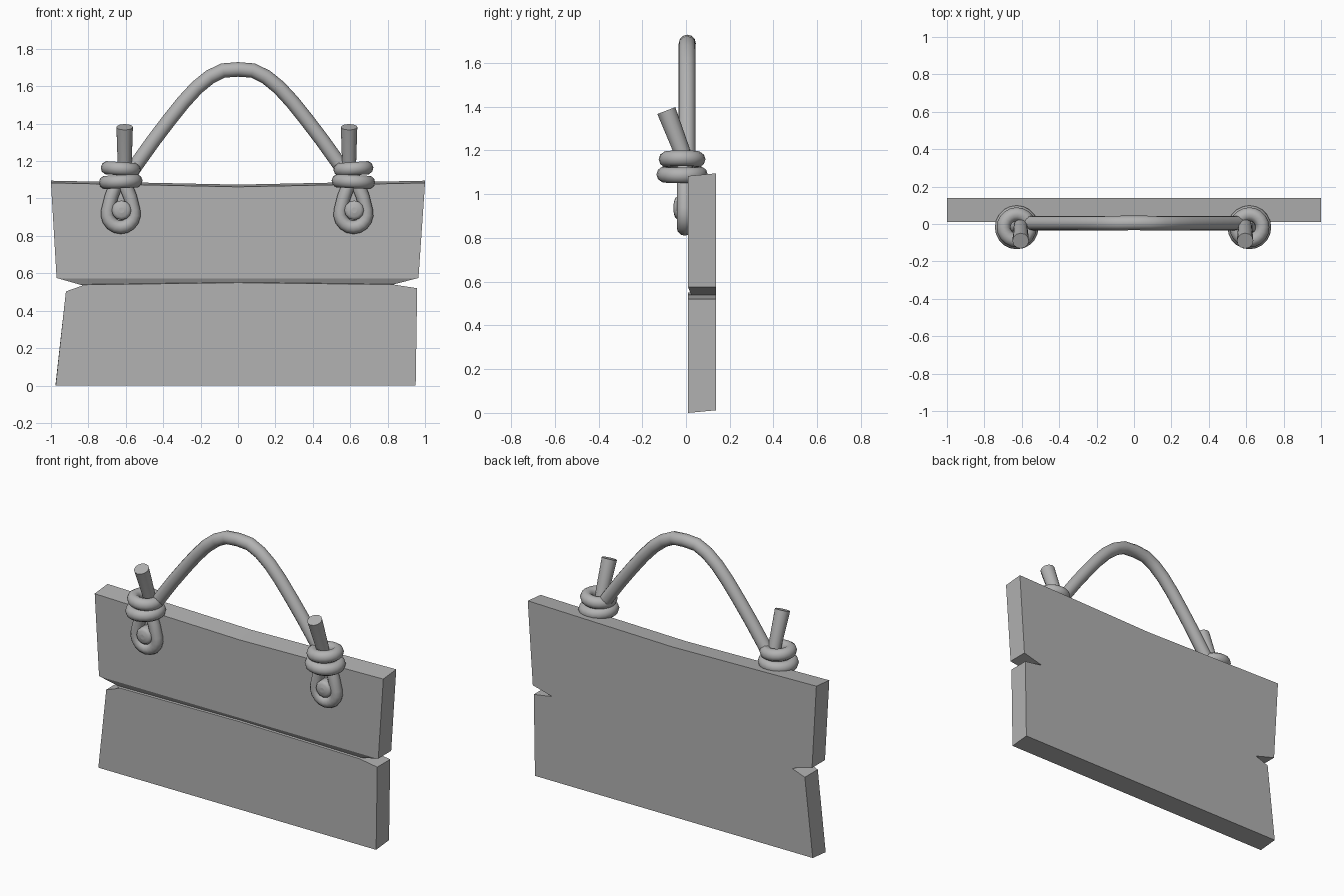
import bpy, bmesh
from math import radians, cos, sin

if "Cube" in bpy.data.objects:
    bpy.data.objects.remove(bpy.data.objects["Cube"])

# Mid grey for every part
grey = bpy.data.materials.new("grey")
grey.diffuse_color = (0.446, 0.446, 0.446, 1)
grey.use_nodes = True
grey.node_tree.nodes["Principled BSDF"].inputs["Base Color"].default_value = grey.diffuse_color


def smooth(ob, angle=40):
    bpy.ops.object.select_all(action='DESELECT')
    ob.select_set(True)
    bpy.context.view_layer.objects.active = ob
    bpy.ops.object.shade_smooth_by_angle(angle=radians(angle))


def loft(name, loops):
    """Closed solid through matching point loops, capped at both ends."""
    bm = bmesh.new()
    rows = [[bm.verts.new(p) for p in loop] for loop in loops]
    n = len(rows[0])
    for a, b in zip(rows, rows[1:]):
        for i in range(n):
            j = (i + 1) % n
            bm.faces.new((a[i], a[j], b[j], b[i]))
    bm.faces.new(rows[0][::-1])
    bm.faces.new(rows[-1])
    bmesh.ops.recalc_face_normals(bm, faces=bm.faces)
    me = bpy.data.meshes.new(name)
    bm.to_mesh(me)
    bm.free()
    me.materials.append(grey)
    ob = bpy.data.objects.new(name, me)
    bpy.context.collection.objects.link(ob)
    return ob


def rope(name, points, radii, closed=False):
    """Round rope along a path, turned into a mesh."""
    cu = bpy.data.curves.new(name, 'CURVE')
    cu.dimensions = '3D'
    cu.bevel_depth = 1
    cu.bevel_resolution = 4
    cu.use_fill_caps = not closed
    cu.materials.append(grey)
    sp = cu.splines.new('POLY')
    sp.points.add(len(points) - 1)
    for p, co, r in zip(sp.points, points, radii):
        p.co = (*co, 1)
        p.radius = r
    sp.use_cyclic_u = closed
    ob = bpy.data.objects.new(name, cu)
    bpy.context.collection.objects.link(ob)
    bpy.ops.object.select_all(action='DESELECT')
    ob.select_set(True)
    bpy.context.view_layer.objects.active = ob
    bpy.ops.object.convert(target='MESH')
    ob = bpy.context.object
    ob.name = name
    smooth(ob)
    return ob


# Board: notched outline, back edge slightly higher than the front
outline = [(-1, 1.083), (0, 1.062), (1, 1.083), (0.965, 0.575), (0.83, 0.54),
           (0.958, 0.52), (0.95, 0), (-0.975, 0), (-0.92, 0.503),
           (-0.83, 0.535), (-0.97, 0.575)]
back = [(x, z + (0.012 if z > 1 or z < 0.1 else 0)) for x, z in outline]
board = loft("sign_board", [[(x, 0.01, z) for x, z in outline],
                            [(x, 0.138, z) for x, z in back]])

# Shallow seam between the two planks, front only
seam = loft("seam_cutter", [[(x, 0.0, 0.595), (x, 0.01, 0.573),
                             (x, 0.024, z + 0.004), (x, 0.0, z)]
                            for x, z in ((-1.1, 0.533), (0, 0.548), (1.1, 0.535))])
cut = board.modifiers.new("seam", 'BOOLEAN')
cut.operation = 'DIFFERENCE'
cut.solver = 'EXACT'
cut.object = seam
bpy.context.view_layer.objects.active = board
bpy.ops.object.modifier_apply(modifier=cut.name)
bpy.data.objects.remove(seam)

# Rope handle
half = [(0.6, 1.1), (0.53, 1.2), (0.45, 1.312), (0.37, 1.417), (0.29, 1.517),
        (0.22, 1.593), (0.15, 1.65), (0.08, 1.684)]
path = ([(-x, 0.005, z) for x, z in half] + [(0, 0.006, 1.69)]
        + [(x, 0.005, z) for x, z in half[::-1]])
rope("rope_handle", path, [0.039] * len(path))

# Knot, loop, peg and loose end on each side
for side, s in (("left", -1), ("right", 1)):
    cx = s * 0.622 - 0.005

    for tag, z, big, tilt in (("upper", 1.159, 0.07, -4), ("lower", 1.09, 0.08, 3)):
        bpy.ops.mesh.primitive_torus_add(
            major_segments=20, minor_segments=10, major_radius=big, minor_radius=0.037,
            location=(cx, -0.018, z), rotation=(0, radians(tilt * s), 0))
        coil = bpy.context.object
        coil.name = f"{side}_knot_{tag}_coil"
        coil.data.materials.append(grey)
        smooth(coil)

    # teardrop loop hanging under the knot
    arc = [(0.071 * cos(a), 0.917 + 0.071 * sin(a))
           for a in (radians(165 + i * 21) for i in range(11))]
    tear = [(0.01, 1.12), (-0.022, 1.08), (-0.05, 1.01)] + arc + [(0.05, 1.01), (0.022, 1.08)]
    pts = [(cx + x, -0.006, z) for x, z in tear]
    rope(f"{side}_loop", pts, [0.036] * len(pts), closed=True)

    # domed peg filling the loop
    dome = [(0.012, 0.052), (-0.038, 0.052), (-0.047, 0.047), (-0.053, 0.035), (-0.057, 0.015)]
    rope(f"{side}_peg", [(cx + 0.004, y, 0.937) for y, r in dome], [r for y, r in dome])

    # loose rope end leaning forward
    tx = s * 0.6 - 0.006
    rope(f"{side}_rope_end", [(tx, 0.005, 1.11), (tx, -0.02, 1.2), (tx, -0.09, 1.382)],
         [0.034, 0.038, 0.044])
